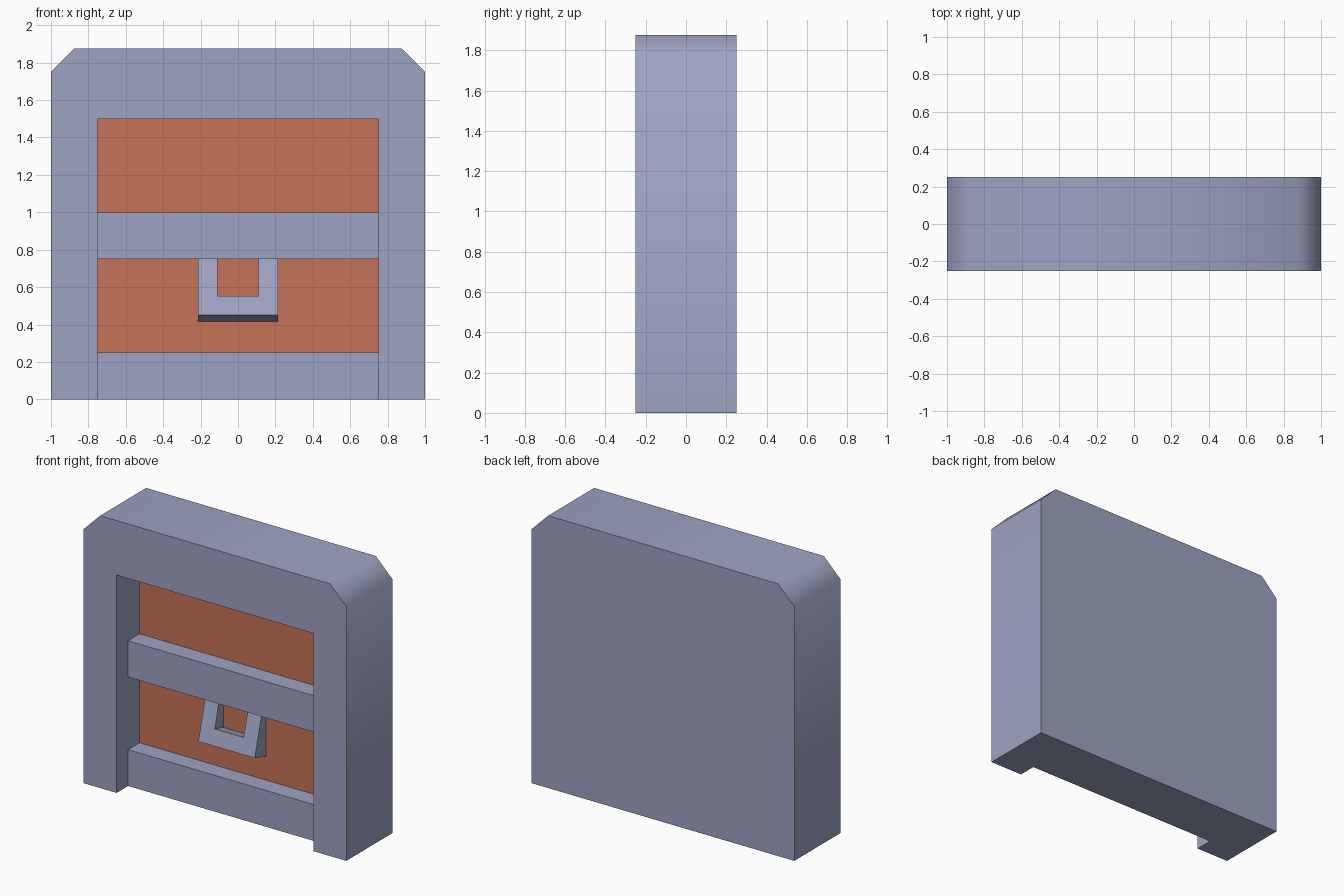
import bpy, bmesh, math

if "Cube" in bpy.data.objects:
    bpy.data.objects.remove(bpy.data.objects["Cube"])


def material(name, rgb):
    m = bpy.data.materials.new(name)
    m.diffuse_color = (*rgb, 1)
    m.use_nodes = True
    m.node_tree.nodes["Principled BSDF"].inputs["Base Color"].default_value = m.diffuse_color
    return m


GREY = material("blue grey", (0.34, 0.366, 0.54))
RUST = material("rust orange", (0.565, 0.171, 0.095))


def finish(name, bm, mats):
    bmesh.ops.recalc_face_normals(bm, faces=bm.faces)
    me = bpy.data.meshes.new(name)
    bm.to_mesh(me)
    bm.free()
    for m in mats:
        me.materials.append(m)
    ob = bpy.data.objects.new(name, me)
    bpy.context.collection.objects.link(ob)
    return ob


def extrude_profile(name, pts, y0, y1):
    """Prism of an (x, z) outline between two y depths."""
    bm = bmesh.new()
    a = [bm.verts.new((x, y0, z)) for x, z in pts]
    b = [bm.verts.new((x, y1, z)) for x, z in pts]
    bm.faces.new(a)
    bm.faces.new(b[::-1])
    n = len(pts)
    for i in range(n):
        j = (i + 1) % n
        bm.faces.new((a[i], b[i], b[j], a[j]))
    return finish(name, bm, [GREY])


# Body: chamfered slab with a recess open at the bottom
outer = [(-1, 0), (-1, 1.75), (-.875, 1.875), (.875, 1.875), (1, 1.75), (1, 0)]
inner = [(.75, 0), (.75, 1.5), (-.75, 1.5), (-.75, 0)]
bm = bmesh.new()
of, ob_, nf, nb = [[bm.verts.new((x, y, z)) for x, z in pts]
                   for pts, y in ((outer, -.25), (outer, .25), (inner, -.25), (inner, 0))]
bm.faces.new(of + nf)
bm.faces.new(ob_)
for front, back in ((of, ob_), (nf, nb)):
    for i in range(len(front) - 1):
        bm.faces.new((front[i], front[i + 1], back[i + 1], back[i]))
bm.faces.new((of[0], ob_[0], ob_[5], of[5], nf[0], nb[0], nb[3], nf[3]))
panel = bm.faces.new(nb)
panel.material_index = 1  # recessed back panel
body = finish("body", bm, [GREY, RUST])

# Smooth shading over the chamfers only
bpy.context.view_layer.objects.active = body
body.select_set(True)
bpy.ops.object.shade_smooth_by_angle(angle=math.radians(60))
body.select_set(False)

# Rails across the recess
for name, z0 in (("bottom_rail", 0), ("middle_rail", .75)):
    extrude_profile(name, [(-.75, z0), (-.75, z0 + .25), (.75, z0 + .25), (.75, z0)], -.125, 0)

# Tilted U-shaped handle, top end hidden behind the middle rail
handle = extrude_profile("handle", [(-.215, 0), (-.215, .38), (-.11, .38), (-.11, .107),
                                    (.11, .107), (.11, .38), (.215, .38), (.215, 0)], 0, .13)
handle.location = (0, -.125, .45)
handle.rotation_euler.x = math.radians(-15.5)
